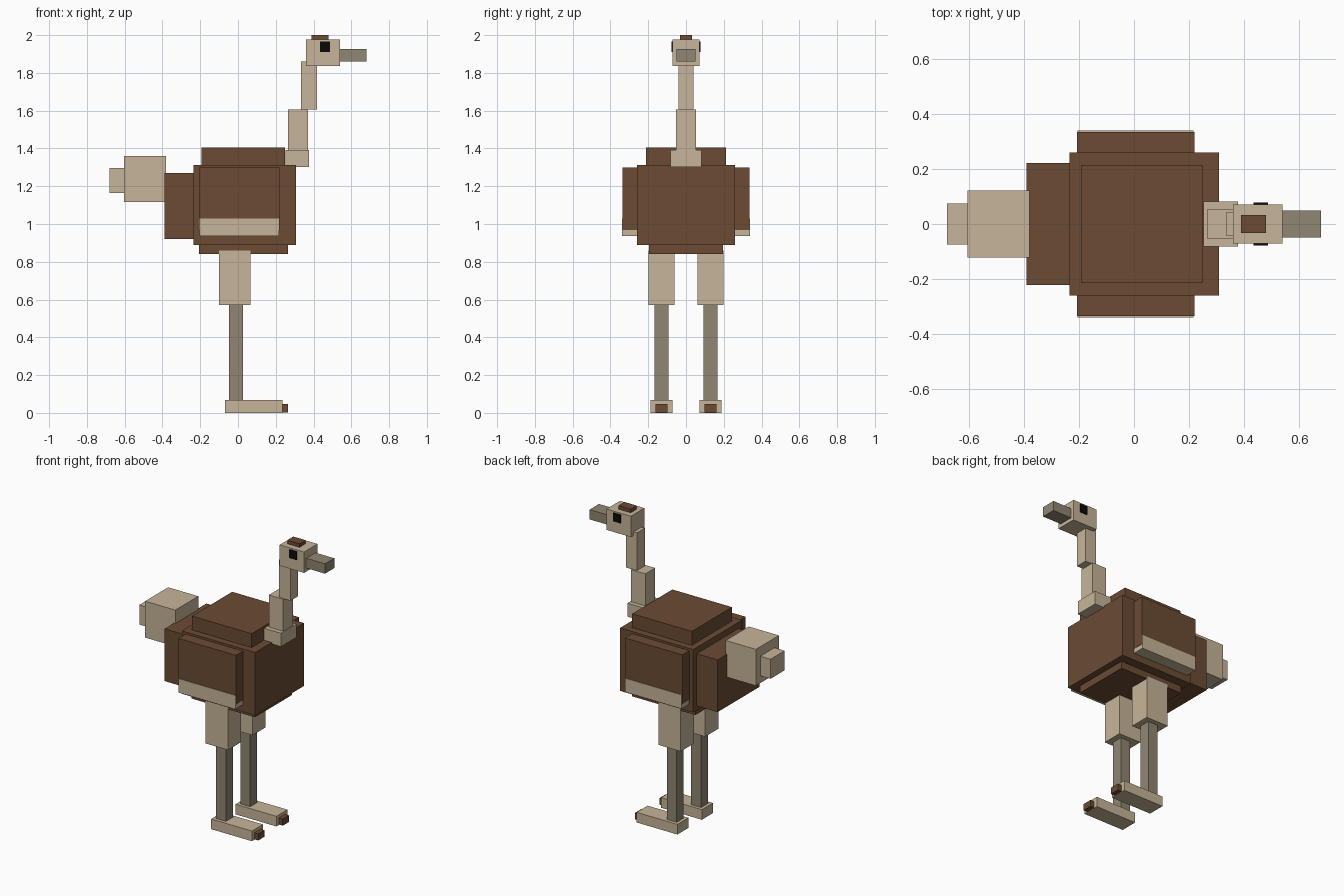
import bpy
import bmesh

cube = bpy.data.objects.get("Cube")
if cube:
    bpy.data.objects.remove(cube, do_unlink=True)


def material(name, rgb):
    m = bpy.data.materials.new(name)
    m.use_nodes = True
    m.diffuse_color = (*rgb, 1)
    bsdf = next(n for n in m.node_tree.nodes if n.type == 'BSDF_PRINCIPLED')
    bsdf.inputs["Base Color"].default_value = (*rgb, 1)
    bsdf.inputs["Roughness"].default_value = 0.9
    return m


BROWN = material("feather brown", (0.147, 0.070, 0.034))
TAN = material("skin tan", (0.565, 0.462, 0.319))
GREY = material("beak grey", (0.279, 0.238, 0.168))
BLACK = material("eye black", (0.003, 0.003, 0.003))


def box(name, mat, x, y, z):
    """Box spanning the (low, high) ranges x, y and z."""
    spans = (x, y, z)
    bm = bmesh.new()
    bmesh.ops.create_cube(bm, size=1)
    for v in bm.verts:
        v.co = [(hi - lo) * c for (lo, hi), c in zip(spans, v.co)]
    mesh = bpy.data.meshes.new(name)
    bm.to_mesh(mesh)
    bm.free()
    mesh.materials.append(mat)
    obj = bpy.data.objects.new(name, mesh)
    obj.location = [(lo + hi) / 2 for lo, hi in spans]
    bpy.context.collection.objects.link(obj)
    return obj


def centred(name, mat, x, half_y, z):
    return box(name, mat, x, (-half_y, half_y), z)


def pair(name, mat, x, y, z):
    """Matching boxes on the -y and +y sides; y is measured outwards."""
    box("front_" + name, mat, x, (-y[1], -y[0]), z)
    box("back_" + name, mat, x, y, z)


# Trunk and tail
centred("body", BROWN, (-0.235, 0.308), 0.259, (0.89, 1.312))
centred("upper_back", BROWN, (-0.192, 0.25), 0.213, (1.30, 1.405))
centred("belly", BROWN, (-0.207, 0.264), 0.197, (0.842, 0.90))
centred("rump", BROWN, (-0.39, -0.225), 0.222, (0.92, 1.27))
centred("tail", TAN, (-0.604, -0.38), 0.122, (1.116, 1.36))
centred("tail_tip", TAN, (-0.68, -0.60), 0.075, (1.165, 1.296))

# Wings with pale lower feathers
pair("wing", BROWN, (-0.207, 0.219), (0.25, 0.335), (0.968, 1.298))
pair("wing_feathers", TAN, (-0.205, 0.217), (0.255, 0.339), (0.937, 1.03))

# Neck and head
centred("neck_base", TAN, (0.252, 0.377), 0.082, (1.302, 1.392))
centred("lower_neck", TAN, (0.265, 0.371), 0.052, (1.38, 1.607))
centred("upper_neck", TAN, (0.334, 0.418), 0.041, (1.605, 1.86))
centred("head", TAN, (0.359, 0.54), 0.071, (1.836, 1.976))
centred("crest", BROWN, (0.388, 0.479), 0.032, (1.97, 2.0))
centred("beak", GREY, (0.535, 0.68), 0.049, (1.86, 1.926))
pair("eye", BLACK, (0.434, 0.487), (0.069, 0.0775), (1.91, 1.966))

# Legs and feet
pair("thigh", TAN, (-0.10, 0.065), (0.06, 0.199), (0.57, 0.86))
pair("shin", GREY, (-0.047, 0.026), (0.092, 0.166), (0.06, 0.58))
pair("foot", TAN, (-0.068, 0.235), (0.071, 0.188), (0.0, 0.068))
pair("claw", BROWN, (0.23, 0.264), (0.097, 0.162), (0.003, 0.047))
